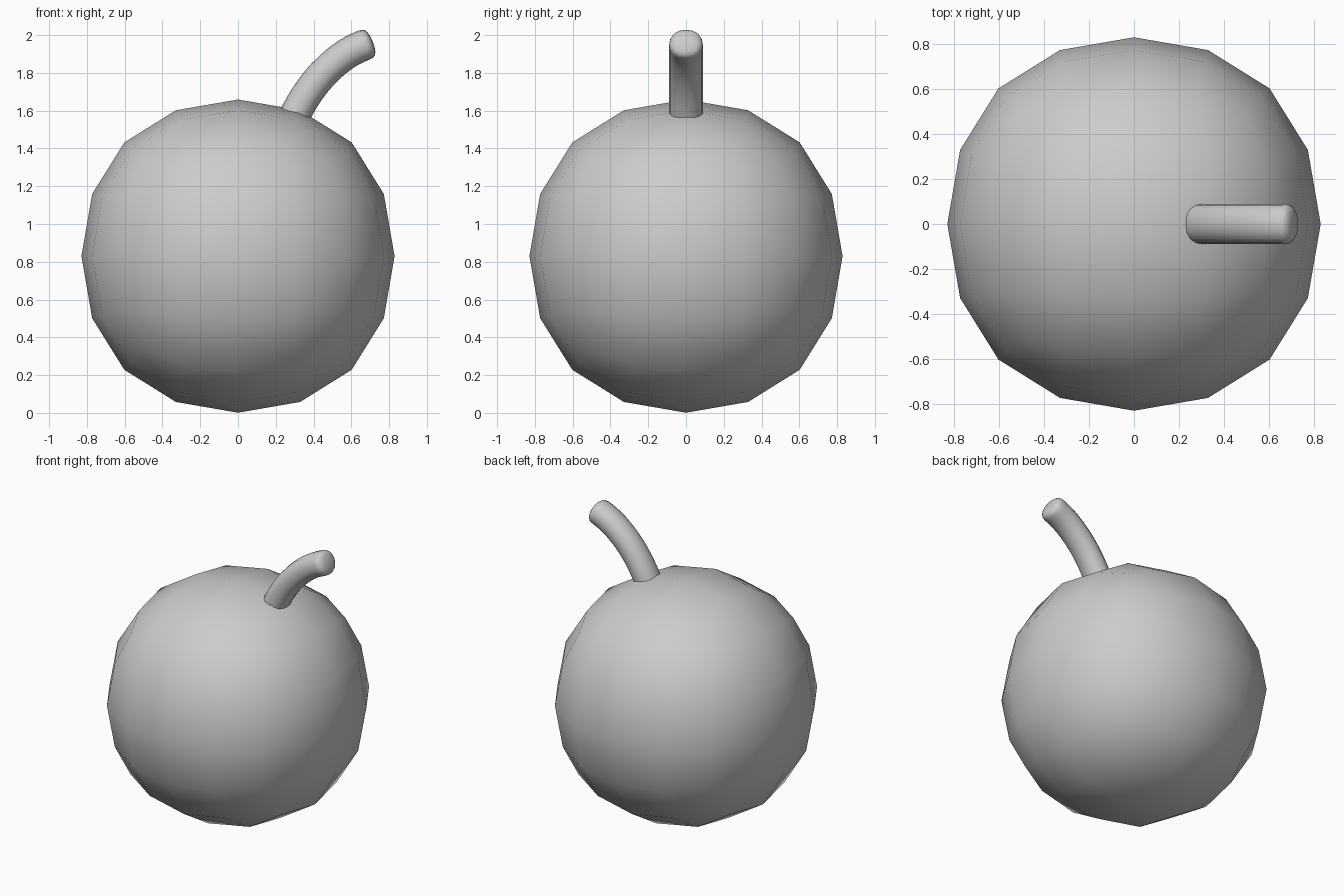
import bpy, bmesh
from mathutils import Vector

if "Cube" in bpy.data.objects:
    bpy.data.objects.remove(bpy.data.objects["Cube"])


def smooth_subsurf(obj):
    for p in obj.data.polygons:
        p.use_smooth = True
    mod = obj.modifiers.new("Subdivision", 'SUBSURF')
    mod.levels = mod.render_levels = 2


# Round fruit body: subdivided cube
bpy.ops.mesh.primitive_cube_add(size=1.975, location=(0, 0, 0.83))
body = bpy.context.object
body.name = "fruit_body"
smooth_subsurf(body)

# Curved stem: square cage swept along a bent path, then subdivided
path = [Vector((x, 0, z)) for x, z in
        [(0.25, 1.46), (0.30, 1.585), (0.41, 1.765), (0.56, 1.90), (0.66, 1.945), (0.718, 1.968)]]
half_w, half_t = 0.098, 0.090
bm = bmesh.new()
rings = []
for i, p in enumerate(path):
    t = (path[min(i + 1, len(path) - 1)] - path[max(i - 1, 0)]).normalized()
    side = Vector((0, 1, 0))
    up = side.cross(t)
    rings.append([bm.verts.new(p + side * half_w * a + up * half_t * b)
                  for a, b in ((1, 1), (-1, 1), (-1, -1), (1, -1))])
for r0, r1 in zip(rings, rings[1:]):
    for k in range(4):
        bm.faces.new((r0[k], r0[(k + 1) % 4], r1[(k + 1) % 4], r1[k]))
bm.faces.new(rings[0])
bm.faces.new(rings[-1])
bmesh.ops.recalc_face_normals(bm, faces=bm.faces)
mesh = bpy.data.meshes.new("stem")
bm.to_mesh(mesh)
bm.free()
stem = bpy.data.objects.new("stem", mesh)
bpy.context.collection.objects.link(stem)
smooth_subsurf(stem)
